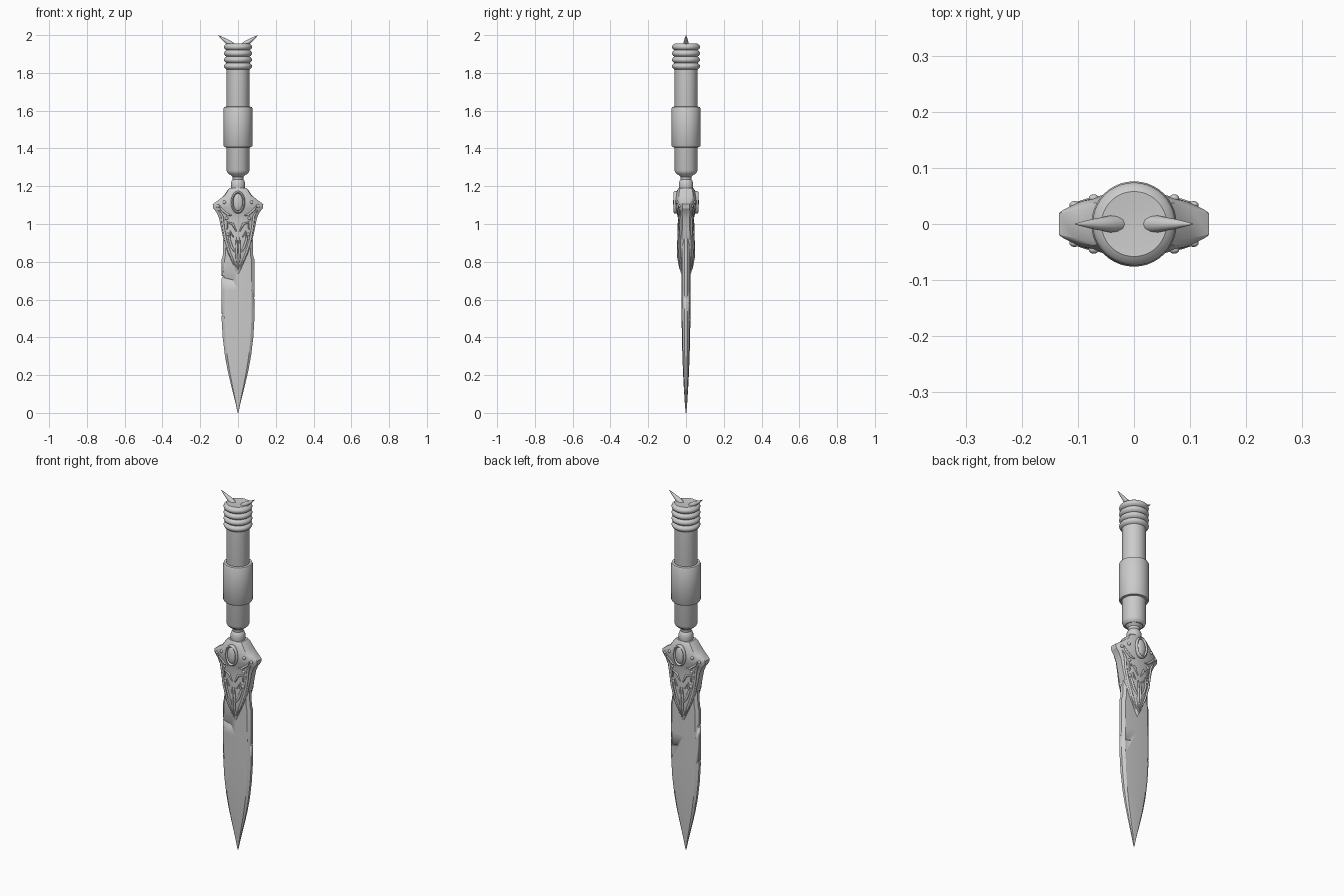
import bpy, bmesh, math
from mathutils import Vector

if "Cube" in bpy.data.objects:
    bpy.data.objects.remove(bpy.data.objects["Cube"])


def finish(name, bm, angle=35):
    bmesh.ops.recalc_face_normals(bm, faces=bm.faces)
    me = bpy.data.meshes.new(name)
    bm.to_mesh(me)
    bm.free()
    ob = bpy.data.objects.new(name, me)
    bpy.context.collection.objects.link(ob)
    smooth(ob, angle)
    return ob


def smooth(ob, angle=35):
    bpy.ops.object.select_all(action='DESELECT')
    ob.select_set(True)
    bpy.context.view_layer.objects.active = ob
    bpy.ops.object.shade_smooth_by_angle(angle=math.radians(angle))


def loft(name, rings, angle=35):
    """Skin equal-length rings of points and cap both ends."""
    bm = bmesh.new()
    rows = [[bm.verts.new(p) for p in r] for r in rings]
    n = len(rows[0])
    for a, b in zip(rows, rows[1:]):
        for i in range(n):
            j = (i + 1) % n
            bm.faces.new((a[i], a[j], b[j], b[i]))
    bm.faces.new(rows[0][::-1])
    bm.faces.new(rows[-1])
    return finish(name, bm, angle)


def lathe(name, profile, n=40):
    return loft(name, [[(r * math.cos(i * math.tau / n), r * math.sin(i * math.tau / n), z)
                        for i in range(n)] for r, z in profile])


def tube(name, pts, radii, sides=8):
    """Tapered round strip along a path."""
    pts = [Vector(p) for p in pts]
    rings = []
    for k, p in enumerate(pts):
        t = (pts[min(k + 1, len(pts) - 1)] - pts[max(k - 1, 0)]).normalized()
        u = t.cross(Vector((0, 1, 0))).normalized()
        v = t.cross(u)
        rings.append([p + radii[k] * (math.cos(a) * u + math.sin(a) * v)
                      for a in (i * math.tau / sides for i in range(sides))])
    return loft(name, rings, 50)


def ellipsoid(name, loc, scale):
    bm = bmesh.new()
    bmesh.ops.create_uvsphere(bm, u_segments=20, v_segments=12, radius=1)
    bmesh.ops.scale(bm, vec=scale, verts=bm.verts)
    bmesh.ops.translate(bm, vec=loc, verts=bm.verts)
    return finish(name, bm, 60)


def four_way(half):
    """Mirror an edge-to-centre quarter section into a full ring."""
    q = list(half)
    back = [(-x, y) for x, y in q[::-1]]
    top = q + back[1:]
    return top + [(x, -y) for x, y in top[::-1]]


# blade: flat faces with bevelled, blunt edges
blade_rows = [(0, .002, .002), (.06, .015, .007), (.14, .035, .012), (.22, .054, .016),
              (.3, .069, .019), (.4, .081, .022), (.5, .087, .023), (.65, .088, .024),
              (.81, .087, .025), (.835, .08, .025), (1.05, .075, .025)]
blade = loft("blade", [[(x, y, z) for x, y in
                        four_way([(w, .35 * d), (.82 * w, .85 * d), (0, d)])]
                       for z, w, d in blade_rows], 25)

# nicks and cracks along the blade edges
for k, (x, z, face) in enumerate([(-.088, .72, 0), (.09, .61, 0), (-.09, .52, 0), (.086, .3, 0),
                                  (-.07, .27, 0), (.05, .29, -1), (-.05, .71, -1),
                                  (.06, .58, 1), (-.04, .26, 1)]):
    bm = bmesh.new()
    bmesh.ops.create_cube(bm, size=1)
    bmesh.ops.scale(bm, vec=(.012, .1, .012) if not face else (.05, .008, .008), verts=bm.verts)
    cut = finish("nick_cutter", bm)
    cut.rotation_euler = (0, .6, 0) if not face else (.7, .25, 0)
    cut.location = (x, face * .024, z)
    cut.hide_render = True
    cut.hide_set(True)
    mod = blade.modifiers.new("nick", 'BOOLEAN')
    mod.object = cut
    mod.solver = 'EXACT'

# guard: winged body tapering down to a point over the blade
guard_rows = [(.735, .004, .026, .022), (.78, .025, .037, .027), (.85, .055, .043, .03),
              (.92, .077, .043, .029), (.97, .088, .041, .026), (1.03, .1, .042, .026),
              (1.06, .113, .048, .027), (1.083, .131, .055, .026), (1.105, .134, .058, .026),
              (1.125, .105, .058, .033), (1.15, .075, .054, .038), (1.18, .055, .046, .034),
              (1.19, .045, .04, .03)]


def guard_at(z):
    for a, b in zip(guard_rows, guard_rows[1:]):
        if a[0] <= z <= b[0]:
            t = (z - a[0]) / (b[0] - a[0])
            return [a[i] + (b[i] - a[i]) * t for i in (1, 2, 3)]


def section(w, d, e):
    m = d - e
    return [(w, .75 * e), (.93 * w, e), (.72 * w, e + .42 * m), (.38 * w, e + .85 * m), (0, d)]


loft("guard", [[(x, y, z) for x, y in four_way(section(w, d, e))]
               for z, w, d, e in guard_rows], 30)


def surf(f, z):
    """Guard surface point at width fraction f."""
    w, d, e = guard_at(z)
    s = section(w, d, e)[::-1]
    for a, b in zip(s, s[1:]):
        if f * w <= b[0] + 1e-6:
            t = (f * w - a[0]) / (b[0] - a[0])
            return f * w, a[1] + (b[1] - a[1]) * t
    return s[-1]


# carved relief on both faces: (width fraction, height) paths
relief = {"border_ridge": [(.5, .77), (.82, .84), (.86, .92), (.85, .98), (.8, 1.04), (.82, 1.075)],
          "cheek_ridge": [(.12, .84), (.5, .875), (.6, .92), (.45, .96), (.3, .93)],
          "brow_ridge": [(.1, .96), (.3, 1.0), (.6, 1.01), (.65, .97)],
          "wing_ridge": [(.3, 1.045), (.5, 1.05), (.68, 1.075), (.75, 1.1)],
          "snout_ridge": [(.1, .76), (.14, .82), (.12, .88), (.1, .93)]}
for sy in (-1, 1):
    for sx in (-1, 1):
        for name, path in relief.items():
            pts = [(sx * surf(f, z)[0], sy * surf(f, z)[1], z) for f, z in path]
            tube(name, pts, [.003] + [.0065] * (len(path) - 2) + [.003])
        for f, z in [(.6, 1.115), (.8, 1.095), (.66, .945), (.6, 1.03)]:
            x, y = surf(f, z)
            ellipsoid("relief_bead", (sx * x, sy * y, z), (.009, .007, .009))
    # oval gem in its raised rim
    ellipsoid("gem", (0, sy * .056, 1.115), (.026, .012, .046))
    bm = bmesh.new()
    grid = []
    for i in range(32):
        a = i * math.tau / 32
        grid.append([bm.verts.new(((.031 + .007 * math.cos(b)) * math.cos(a),
                                   sy * .055 + .011 * math.sin(b),
                                   1.115 + (.053 + .007 * math.cos(b)) * math.sin(a)))
                     for b in (j * math.tau / 8 for j in range(8))])
    for i in range(32):
        for j in range(8):
            k, m = (i + 1) % 32, (j + 1) % 8
            bm.faces.new((grid[i][j], grid[k][j], grid[k][m], grid[i][m]))
    finish("gem_rim", bm, 50)

# neck and grip
lathe("neck", [(.036, 1.17), (.038, 1.2), (.038, 1.215), (.033, 1.23), (.028, 1.236),
               (.03, 1.25), (.042, 1.262), (.04, 1.29)])
lathe("grip", [(.046, 1.262), (.055, 1.27), (.06, 1.283), (.06, 1.84)])
lathe("grip_sleeve", [(.058, 1.405), (.071, 1.407), (.076, 1.415), (.076, 1.612),
                      (.072, 1.62), (.058, 1.622)])

# ribbed pommel
profile = [(.055, 1.815)]
for i in range(4):
    z0 = 1.818 + i * .034
    profile += [(.061 + .013 * math.sin(math.pi * t / 6) ** .7, z0 + .034 * t / 6)
                for t in range(0 if i == 0 else 1, 7)]
lathe("pommel", profile + [(.058, 1.956), (.02, 1.953)])

# pommel horns
for sx in (-1, 1):
    tube("horn", [(sx * x, 0, z) for x, z in [(.026, 1.94), (.042, 1.955), (.06, 1.968),
                                              (.078, 1.98), (.094, 1.991), (.105, 1.9995)]],
         [.016, .015, .0115, .008, .004, .0007], 12)
